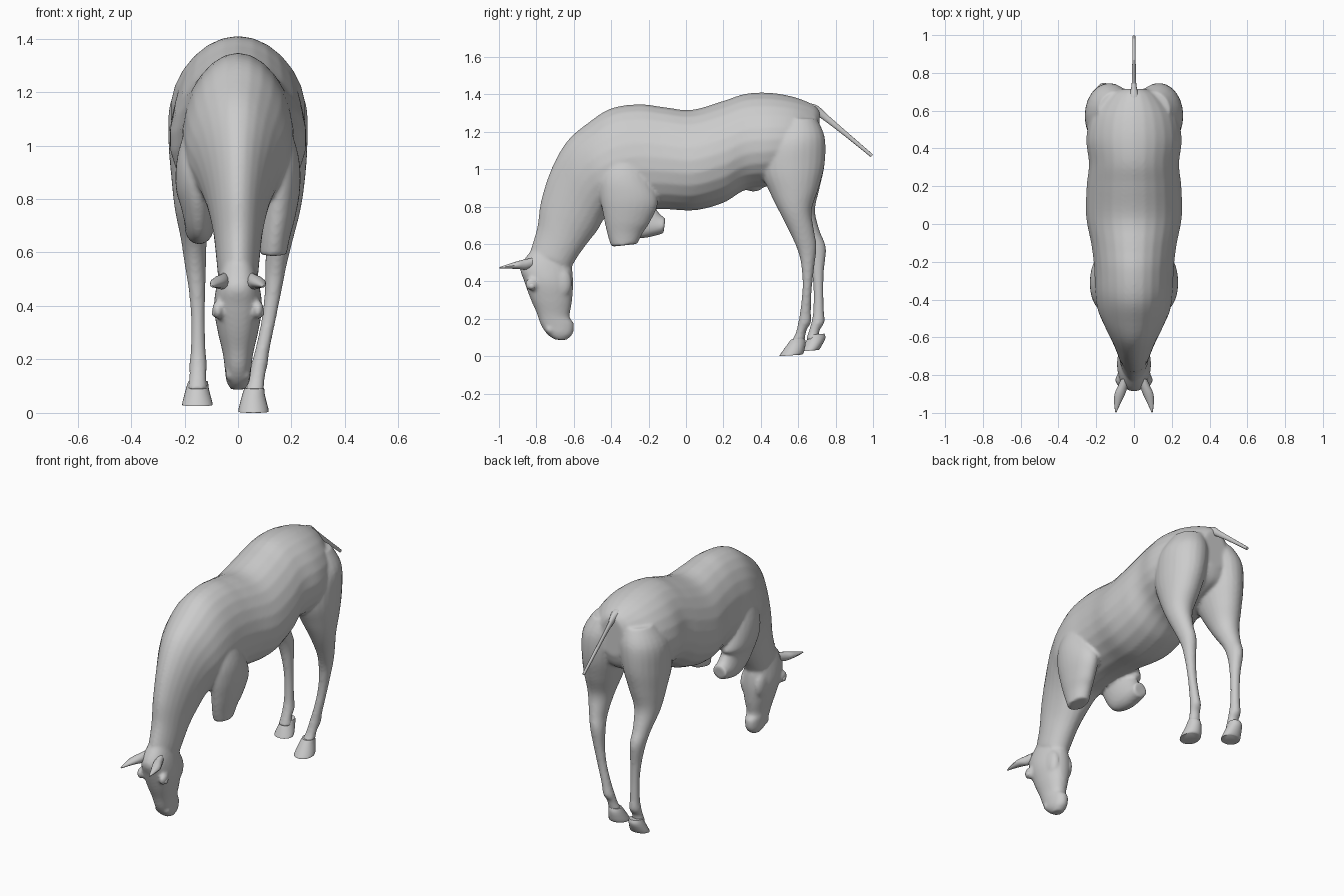
import bpy, bmesh, math
from mathutils import Vector

coat = bpy.data.materials.new("grey_coat")
coat.diffuse_color = (0.6, 0.6, 0.6, 1)


def spline(a, b, c, d, t):
    return [0.5 * (2 * q + (r - p) * t + (2 * p - 5 * q + 4 * r - s) * t * t
                   + (3 * q - p - 3 * r + s) * t ** 3) for p, q, r, s in zip(a, b, c, d)]


def loft(name, rows, taper=0.0, steps=5, sides=24, power=1.0):
    """Row: x, front y, front z, back y, back z, half width."""
    n, fine = len(rows), []
    for i in range(n - 1):
        ctrl = [rows[max(i - 1, 0)], rows[i], rows[i + 1], rows[min(i + 2, n - 1)]]
        fine += [spline(*ctrl, k / steps) for k in range(steps)]
    fine.append(rows[-1])
    bm = bmesh.new()
    rings = []
    for x, ya, za, yb, zb, w in fine:
        c = Vector((x, (ya + yb) / 2, (za + zb) / 2))
        h = Vector((0, (ya - yb) / 2, (za - zb) / 2))
        ring = []
        for k in range(sides):
            co, si = math.cos(math.tau * k / sides), math.sin(math.tau * k / sides)
            side = math.copysign(abs(si) ** power, si) * w * (1 - taper * co)
            ring.append(bm.verts.new(c + h * co + Vector((side, 0, 0))))
        rings.append(ring)
    for r, s in zip(rings, rings[1:]):
        for k in range(sides):
            bm.faces.new((r[k], r[(k + 1) % sides], s[(k + 1) % sides], s[k]))
    bm.faces.new(rings[0])
    bm.faces.new(rings[-1])
    bmesh.ops.recalc_face_normals(bm, faces=bm.faces)
    me = bpy.data.meshes.new(name)
    bm.to_mesh(me)
    bm.free()
    me.materials.append(coat)
    ob = bpy.data.objects.new(name, me)
    bpy.context.collection.objects.link(ob)
    return ob


def ball(name, loc, scale):
    bpy.ops.mesh.primitive_uv_sphere_add(segments=20, ring_count=12, location=loc)
    ob = bpy.context.object
    ob.name, ob.scale = name, scale
    ob.data.materials.append(coat)
    return ob


def select(obs):
    bpy.ops.object.select_all(action='DESELECT')
    for o in obs:
        o.select_set(True)
    bpy.context.view_layer.objects.active = obs[0]


# Trunk and neck, from rump to poll
body = [loft("horse_body", [
    (0, .715, 1.31, .715, 1.08, .08),
    (0, .68, 1.345, .68, 1.00, .15),
    (0, .58, 1.385, .58, .95, .225),
    (0, .45, 1.408, .45, .91, .252),
    (0, .32, 1.403, .32, .89, .238),
    (0, .20, 1.365, .20, .82, .25),
    (0, .03, 1.317, .05, .78, .253),
    (0, -.12, 1.332, -.10, .785, .225),
    (0, -.25, 1.347, -.22, .785, .21),
    (0, -.40, 1.325, -.32, .775, .205),
    (0, -.52, 1.25, -.40, .76, .19),
    (0, -.635, 1.15, -.44, .73, .155),
    (0, -.72, 1.00, -.475, .67, .12),
    (0, -.775, .83, -.53, .60, .095),
    (0, -.795, .69, -.58, .53, .083),
    (0, -.83, .57, -.615, .47, .075),
], taper=0.12)]

# Head
body.append(loft("head", [
    (0, -.82, .575, -.63, .53, .06),
    (0, -.885, .48, -.61, .475, .08),
    (0, -.865, .40, -.603, .385, .09),
    (0, -.833, .31, -.61, .29, .075),
    (0, -.80, .235, -.622, .21, .057),
    (0, -.775, .165, -.60, .175, .05),
    (0, -.74, .115, -.605, .12, .043),
    (0, -.70, .088, -.64, .086, .026),
], taper=-0.05, power=0.85))

# Hind legs, each ending at the fetlock
body.append(loft("right_hind_leg", [
    (.10, .50, 1.27, .70, 1.27, .09),
    (.125, .42, 1.15, .742, 1.17, .128),
    (.138, .40, 1.00, .742, 1.03, .122),
    (.152, .45, .87, .71, .90, .100),
    (.163, .51, .75, .672, .78, .072),
    (.157, .57, .63, .685, .67, .049),
    (.143, .605, .54, .698, .585, .041),
    (.132, .62, .45, .685, .47, .032),
    (.115, .622, .35, .672, .35, .027),
    (.092, .61, .24, .668, .24, .027),
    (.080, .60, .18, .668, .18, .031),
    (.070, .585, .12, .645, .14, .030),
    (.062, .56, .075, .635, .085, .036),
]))
body.append(loft("left_hind_leg", [
    (-.10, .50, 1.27, .70, 1.27, .09),
    (-.125, .42, 1.15, .742, 1.17, .128),
    (-.138, .40, 1.00, .742, 1.03, .122),
    (-.152, .46, .87, .715, .90, .098),
    (-.165, .53, .75, .69, .78, .072),
    (-.165, .61, .64, .715, .67, .050),
    (-.160, .65, .55, .748, .58, .041),
    (-.153, .672, .45, .738, .46, .031),
    (-.150, .682, .35, .735, .35, .026),
    (-.149, .680, .24, .738, .24, .028),
    (-.149, .670, .18, .740, .18, .033),
    (-.150, .655, .13, .715, .14, .032),
    (-.152, .64, .085, .71, .095, .038),
]))

# Cut-off forelegs: right hangs down, left folds back
upper = [(.11, -.42, 1.14, -.25, 1.14, .06),
         (.142, -.46, .97, -.2, .97, .083),
         (.155, -.46, .86, -.15, .83, .078)]
body.append(loft("right_foreleg", upper + [
    (.148, -.44, .74, -.19, .72, .066),
    (.138, -.42, .65, -.23, .66, .056),
    (.132, -.40, .585, -.26, .60, .050),
]))
body.append(loft("left_foreleg", [(-r[0], *r[1:]) for r in upper] + [
    (-.15, -.41, .74, -.16, .80, .063),
    (-.145, -.34, .655, -.16, .79, .056),
    (-.145, -.24, .63, -.135, .755, .054),
    (-.145, -.12, .655, -.11, .74, .046),
]))

# Sheath under the belly, brows, cheeks and nostril bulges
body.append(ball("sheath", (0, .36, .91), (.035, .055, .03)))
for s in (-1, 1):
    body.append(ball("brow", (s * .075, -.825, .385), (.022, .035, .035)))
    body.append(ball("cheek", (s * .045, -.67, .39), (.035, .06, .085)))
    body.append(ball("nostril", (s * .032, -.725, .145), (.016, .026, .026)))

# Fuse the body into a single skin
select(body)
bpy.ops.object.join()
horse = bpy.context.object
bpy.ops.object.transform_apply(location=True, rotation=True, scale=True)
mod = horse.modifiers.new("fuse", 'REMESH')
mod.mode, mod.voxel_size, mod.use_smooth_shade = 'VOXEL', 0.009, True
mod = horse.modifiers.new("soften", 'SMOOTH')
mod.factor, mod.iterations = 0.5, 6
for m in list(horse.modifiers):
    bpy.ops.object.modifier_apply(modifier=m.name)
horse.data.materials.clear()
horse.data.materials.append(coat)

parts = []
# Hooves
for name, x, y, z in (("right_hoof", .058, 0, 0), ("left_hoof", -.152, .105, .025)):
    parts.append(loft(name, [
        (x + .003, .562 + y, .09 + z, .635 + y, .095 + z, .037),
        (x, .540 + y, .06 + z, .640 + y, .07 + z, .043),
        (x, .503 + y * 1.1, .008 + z, .63 + y * .85, .02 + z, .056),
        (x, .500 + y * 1.1, .0 + z, .62 + y * .85, .008 + z, .056),
    ], steps=3))

# Ears
for s, name in ((1, "right_ear"), (-1, "left_ear")):
    parts.append(loft(name, [
        (s * .050, -.82, .525, -.82, .475, .018),
        (s * .060, -.86, .518, -.86, .462, .026),
        (s * .075, -.90, .508, -.90, .466, .028),
        (s * .088, -.95, .492, -.95, .468, .017),
        (s * .096, -.998, .476, -.998, .470, .003),
    ], sides=12))
    # Eyes
    parts.append(ball(name.replace("ear", "eye"), (s * .086, -.825, .375), (.012, .018, .016)))

# Tail stalk
parts.append(loft("tail", [
    (0, .66, 1.352, .64, 1.30, .035),
    (0, .705, 1.338, .68, 1.295, .022),
    (0, .765, 1.283, .745, 1.255, .011),
    (0, .88, 1.182, .865, 1.163, .009),
    (0, 1.0, 1.078, .988, 1.064, .007),
], sides=12))

select(parts)
bpy.ops.object.shade_smooth_by_angle(angle=math.radians(40))
